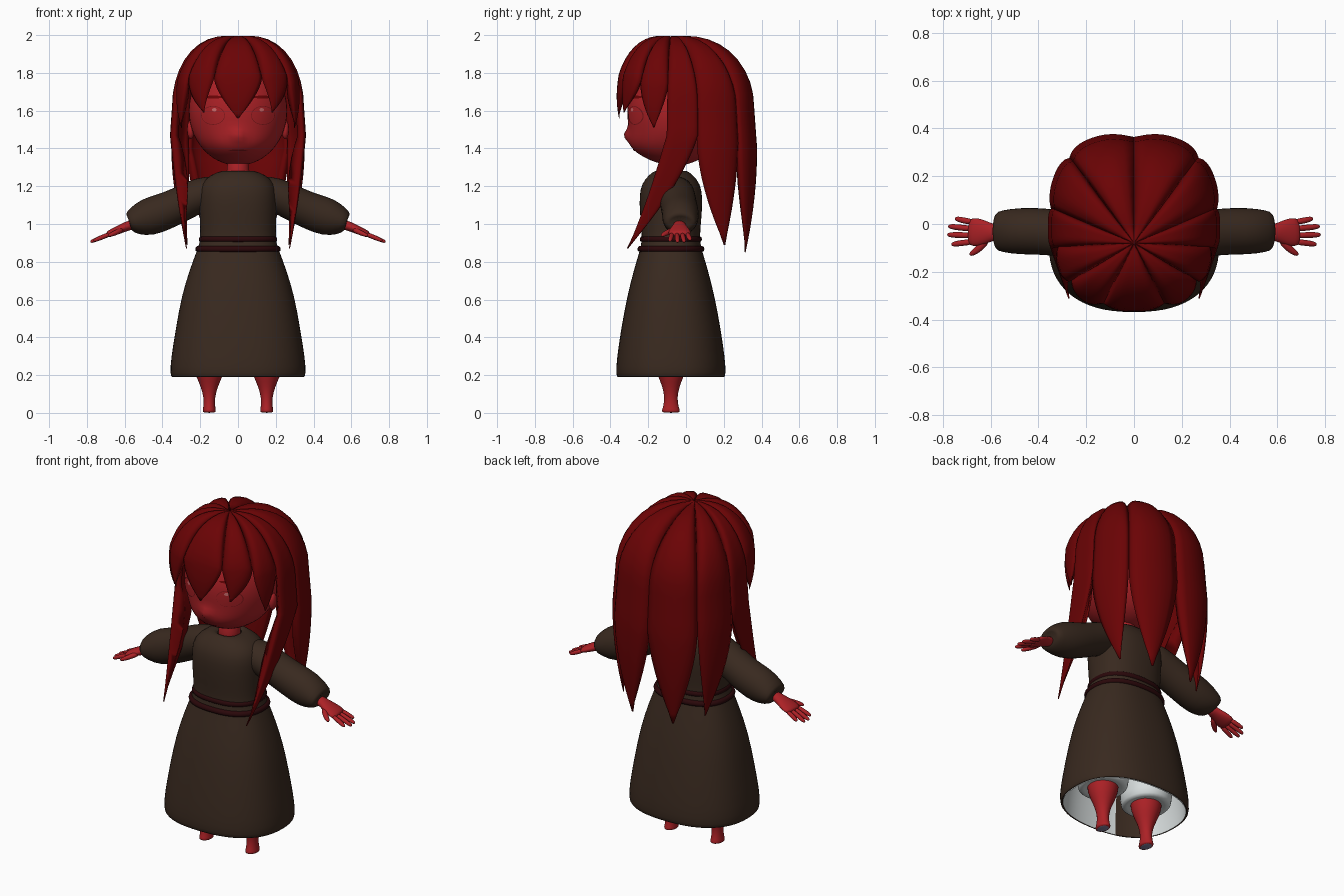
import bpy, bmesh
from math import sin, cos, pi, radians, sqrt, exp, copysign
from mathutils import Vector

cube = bpy.data.objects.get("Cube")
if cube:
    bpy.data.objects.remove(cube, do_unlink=True)


def material(name, r, g, b):
    m = bpy.data.materials.new(name)
    m.use_nodes = True
    m.diffuse_color = (r, g, b, 1)
    bsdf = m.node_tree.nodes["Principled BSDF"]
    bsdf.inputs["Base Color"].default_value = (r, g, b, 1)
    bsdf.inputs["Roughness"].default_value = 0.8
    return m


HAIR = material("dark red hair", 0.145, 0.001, 0.0015)
SKIN = material("red skin", 0.41, 0.015, 0.019)
CLOTH = material("brown cloth", 0.04, 0.022, 0.0135)
BELT = material("maroon belt", 0.023, 0.0022, 0.003)
WHITE = material("white linen", 0.68, 0.72, 0.72)
SOLE = material("grey violet sole", 0.22, 0.2, 0.32)
LINE = material("face line", 0.2, 0.008, 0.01)
GLINT = material("eye glint", 0.6, 0.15, 0.15)


def make(name, verts, faces, mat, mirror=False, subsurf=0):
    me = bpy.data.meshes.new(name)
    me.from_pydata(verts, [], faces)
    me.materials.append(mat)
    for p in me.polygons:
        p.use_smooth = True
    ob = bpy.data.objects.new(name, me)
    bpy.context.collection.objects.link(ob)
    if mirror:
        m = ob.modifiers.new("Mirror", 'MIRROR')
        m.use_mirror_merge = False
    if subsurf:
        s = ob.modifiers.new("Smooth", 'SUBSURF')
        s.levels = s.render_levels = subsurf
    return ob


def boxy(c, power):
    return copysign(abs(c) ** power, c)


def tube(name, rings, mat, n=16, caps=True, mirror=False, power=1):
    """Loft of ellipses; each ring is x, y, z, depth radius, other radius."""
    pts = [Vector(r[:3]) for r in rings]
    overall = pts[-1] - pts[0]
    verts, faces = [], []
    for i, r in enumerate(rings):
        t = (pts[min(i + 1, len(pts) - 1)] - pts[max(i - 1, 0)]).normalized()
        if t.dot(overall) < 0:
            t = -t
        side = Vector((0, 1, 0))
        side = (side - t * side.dot(t)).normalized()
        other = side.cross(t)
        for k in range(n):
            a = 2 * pi * k / n
            verts.append(pts[i] + other * boxy(cos(a), power) * r[4]
                         + side * boxy(sin(a), power) * r[3])
    for i in range(len(rings) - 1):
        for k in range(n):
            j = (k + 1) % n
            faces.append((i * n + k, i * n + j, (i + 1) * n + j, (i + 1) * n + k))
    if caps:
        faces.append(tuple(reversed(range(n))))
        faces.append(tuple(range((len(rings) - 1) * n, len(rings) * n)))
    return make(name, verts, faces, mat, mirror, 1)


def lathe(name, profile, mat, cx=0, cy=-0.08, **kw):
    """Profile of z, width radius, depth radius."""
    return tube(name, [(cx, cy, z, d, w) for z, w, d in profile], mat, **kw)


# ---- Dress, lining and belt
lathe("dress", [(0.2, 0.344, 0.276), (0.185, 0.352, 0.284), (0.205, 0.361, 0.292),
                (0.28, 0.358, 0.289), (0.45, 0.33, 0.264), (0.62, 0.3, 0.232),
                (0.76, 0.256, 0.196), (0.85, 0.222, 0.168), (0.9, 0.202, 0.155),
                (0.96, 0.2, 0.155), (1.06, 0.205, 0.165), (1.15, 0.208, 0.168),
                (1.215, 0.198, 0.155), (1.262, 0.145, 0.115), (1.287, 0.075, 0.08),
                (1.27, 0.06, 0.065)], CLOTH, n=32, caps=False, power=0.84)
lining = lathe("skirt_lining", [(0.19, 0.344, 0.276), (0.28, 0.344, 0.276), (0.45, 0.317, 0.252),
                                (0.6, 0.285, 0.217)], WHITE, n=32, caps=False, power=0.84)
lining.data.materials.append(CLOTH)
for p in lining.data.polygons:
    p.material_index = int(p.center.y < -0.2 and -0.28 < p.center.x < -0.13)
for name, z, w, d in (("upper_belt", 0.92, 0.198, 0.155), ("lower_belt", 0.868, 0.217, 0.168)):
    lathe(name, [(z - 0.016, w - 0.01, d - 0.01), (z - 0.015, w + 0.012, d + 0.012),
                 (z + 0.015, w + 0.01, d + 0.01), (z + 0.016, w - 0.01, d - 0.01)],
          BELT, n=32, caps=False, power=0.84)

# ---- Neck and legs
lathe("neck", [(1.22, 0.07, 0.07), (1.28, 0.06, 0.062), (1.38, 0.055, 0.055)], SKIN)
legs = lathe("legs", [(0, 0.034, 0.048), (0.012, 0.036, 0.05), (0.03, 0.032, 0.042),
                      (0.08, 0.029, 0.033), (0.14, 0.046, 0.046), (0.19, 0.07, 0.068),
                      (0.26, 0.095, 0.095), (0.5, 0.09, 0.09)], SKIN, cx=0.152, mirror=True)
legs.data.materials.append(SOLE)
for p in legs.data.polygons:
    p.material_index = int(p.center.z < 0.003)
lathe("bloomers", [(0.265, 0.08, 0.08), (0.24, 0.125, 0.135), (0.28, 0.14, 0.155),
                   (0.42, 0.14, 0.15), (0.58, 0.14, 0.15)], WHITE, cx=0.152, mirror=True)

# ---- Sleeves and hands
tube("sleeves", [(0.08, -0.06, 1.18, 0.1, 0.085), (0.2, -0.05, 1.158, 0.1, 0.095),
                 (0.3, -0.04, 1.105, 0.098, 0.095), (0.39, -0.03, 1.065, 0.1, 0.1),
                 (0.48, -0.03, 1.035, 0.1, 0.105), (0.55, -0.03, 1.015, 0.09, 0.075),
                 (0.58, -0.03, 1.005, 0.08, 0.05), (0.57, -0.03, 1.005, 0.04, 0.03)],
     CLOTH, mirror=True)
tube("palms", [(0.55, -0.035, 1.0, 0.035, 0.028), (0.59, -0.035, 0.988, 0.034, 0.025),
               (0.63, -0.035, 0.97, 0.055, 0.023), (0.67, -0.034, 0.953, 0.062, 0.02),
               (0.695, -0.032, 0.942, 0.054, 0.016)], SKIN, mirror=True)
for i, (y, ty, tx) in enumerate(((0.008, 0.022, 0.75), (-0.02, -0.01, 0.778),
                                 (-0.048, -0.045, 0.782), (-0.074, -0.085, 0.765))):
    drop = 0.94 - (tx - 0.685) * 0.36
    tube(f"finger_{i + 1}", [(0.67, y, 0.95, 0.014, 0.014),
                             ((0.685 + tx) / 2, (y + ty) / 2, (0.945 + drop) / 2, 0.014, 0.013),
                             (tx - 0.01, ty, drop + 0.003, 0.012, 0.011),
                             (tx, ty, drop, 0.005, 0.005)], SKIN, n=8, mirror=True)
tube("thumb", [(0.61, -0.06, 0.972, 0.018, 0.018), (0.645, -0.1, 0.955, 0.018, 0.015),
               (0.675, -0.122, 0.942, 0.014, 0.012), (0.688, -0.13, 0.937, 0.005, 0.005)],
     SKIN, n=8, mirror=True)


# ---- Head
def muzzle(x, z):
    return (0.045 * exp(-(x / 0.26) ** 2 - ((z - 1.4) / 0.085) ** 2)
            + 0.025 * exp(-(x / 0.03) ** 2 - ((z - 1.47) / 0.03) ** 2))


def face_y(x, z):
    return -0.05 - 0.26 * sqrt(max(0, 1 - (x / 0.26) ** 2 - ((z - 1.6) / 0.29) ** 2)) - muzzle(x, z)


def ball(name, center, radii, mat, segs, rule=None, mirror=False):
    ob = make(name, [], [], mat, mirror)
    bm = bmesh.new()
    bmesh.ops.create_uvsphere(bm, u_segments=segs, v_segments=segs * 3 // 4, radius=1)
    for v in bm.verts:
        v.co = Vector([c + r * q for c, r, q in zip(center, radii, v.co)])
        if rule:
            rule(v)
    for f in bm.faces:
        f.smooth = True
    bm.to_mesh(ob.data)
    bm.free()


def shape_face(v):
    front = min(1, max(0, (-0.05 - v.co.y) / 0.08))
    v.co.y -= muzzle(v.co.x, v.co.z) * front


ball("head", (0, -0.05, 1.6), (0.26, 0.26, 0.29), SKIN, 48, shape_face)
ball("ears", (0.25, -0.03, 1.5), (0.02, 0.03, 0.05), SKIN, 12, mirror=True)


def plate(name, cx, cz, rx, rz, mat, lift, mirror=True, n=24):
    """Thin disc laid on the face."""
    verts = [(cx, face_y(cx, cz) - lift, cz)]
    for s in (0.35, 0.7, 1):
        for k in range(n):
            x, z = cx + s * rx * cos(2 * pi * k / n), cz + s * rz * sin(2 * pi * k / n)
            verts.append((x, face_y(x, z) - lift, z))
    faces = [(0, 1 + k, 1 + (k + 1) % n) for k in range(n)]
    for r in (1, 1 + n):
        faces += [(r + k, r + n + k, r + n + (k + 1) % n, r + (k + 1) % n) for k in range(n)]
    make(name, verts, faces, mat, mirror)


plate("eye_rims", 0.132, 1.575, 0.063, 0.05, LINE, 0.003)
plate("eyes", 0.132, 1.575, 0.06, 0.047, SKIN, 0.006)
plate("eye_glints", 0.125, 1.605, 0.012, 0.009, GLINT, 0.008)
plate("brows", 0.13, 1.672, 0.05, 0.008, HAIR, 0.004)
plate("mouth", 0, 1.39, 0.05, 0.004, LINE, 0.003, mirror=False)


# ---- Hair: puffy locks fanning out from the crown
CROWN, RIM, RISE = Vector((0, -0.08, 0)), 1.62, 0.37


def hair_point(deg, z, u=0):
    c = max(0, (z - RIM) / RISE)
    rho = max(0.004, sqrt(max(0, 1 - c * c)))
    spread = 1 + 0.2 * min(0.25, max(0, RIM - z))
    a = radians(deg)
    out = Vector((0.346 * boxy(cos(a), 0.75), -0.008 + 0.37 * boxy(sin(a), 0.75), 0))
    p = CROWN + (out * spread - CROWN) * rho * (1.01 - 0.04 * u ** 4)
    p.z = z + 0.07 * rho * c * (1 - u ** 4)
    return p


def lock(name, deg, half, split, tip, mirror=True, thick=0.06, taper=1.4, bow=1, cols=10):
    us = [2 * k / cols - 1 for k in range(cols + 1)]
    end = pi / 2 if split < RIM else pi / 2 - (split - RIM) / RISE
    zs = [RIM + RISE * cos(0.005 + (end - 0.005) * i / 10) for i in range(10)]
    zs += [RIM - (RIM - split) * i / 3 for i in range(3)] if split < RIM else []
    verts = [hair_point(deg + half * u, z, u) for z in zs for u in us]
    weights = [0.35] * len(zs)
    mid, tip = hair_point(deg, split), Vector(tip)
    bend = ((mid + tip) / 2).lerp(hair_point(deg, (split + tip.z) / 2), bow)
    for i in range(10):
        s = i / 9
        center = mid * (1 - s) ** 2 + bend * 2 * s * (1 - s) + tip * s * s
        width = max(0.04, 1 - s ** taper)
        verts += [center + (hair_point(deg + half * u, split, u) - mid) * width for u in us]
        weights.append(max(0.05, (0.35 + 2.2 * s * (1 - s)) * width))
    w = cols + 1
    faces = [(r * w + k, (r + 1) * w + k, (r + 1) * w + k + 1, r * w + k + 1)
             for r in range(len(zs) + 9) for k in range(cols)]
    ob = make(name, verts, faces, HAIR, mirror)
    group = ob.vertex_groups.new(name="taper")
    for r, weight in enumerate(weights):
        group.add(range(r * w, r * w + w), weight, 'REPLACE')
    s = ob.modifiers.new("Thickness", 'SOLIDIFY')
    s.thickness, s.offset, s.vertex_group = thick, -1, "taper"


lock("front_fringe", 270, 18, 1.77, (0, -0.355, 1.56), mirror=False)
lock("inner_fringe", 306, 18, 1.77, (0.18, -0.33, 1.59))
lock("outer_fringe", 338, 14, 1.74, (0.3, -0.17, 1.51))
lock("side_lock", -1, 8, 1.47, (0.275, -0.31, 0.87), thick=0.1, taper=1.6, bow=0.35)
lock("side_back_lock", 25.5, 19.5, 1.43, (0.27, 0.205, 0.89), taper=1.7)
lock("back_lock", 67.5, 22.5, 1.4, (0.135, 0.315, 0.85), taper=1.6)
